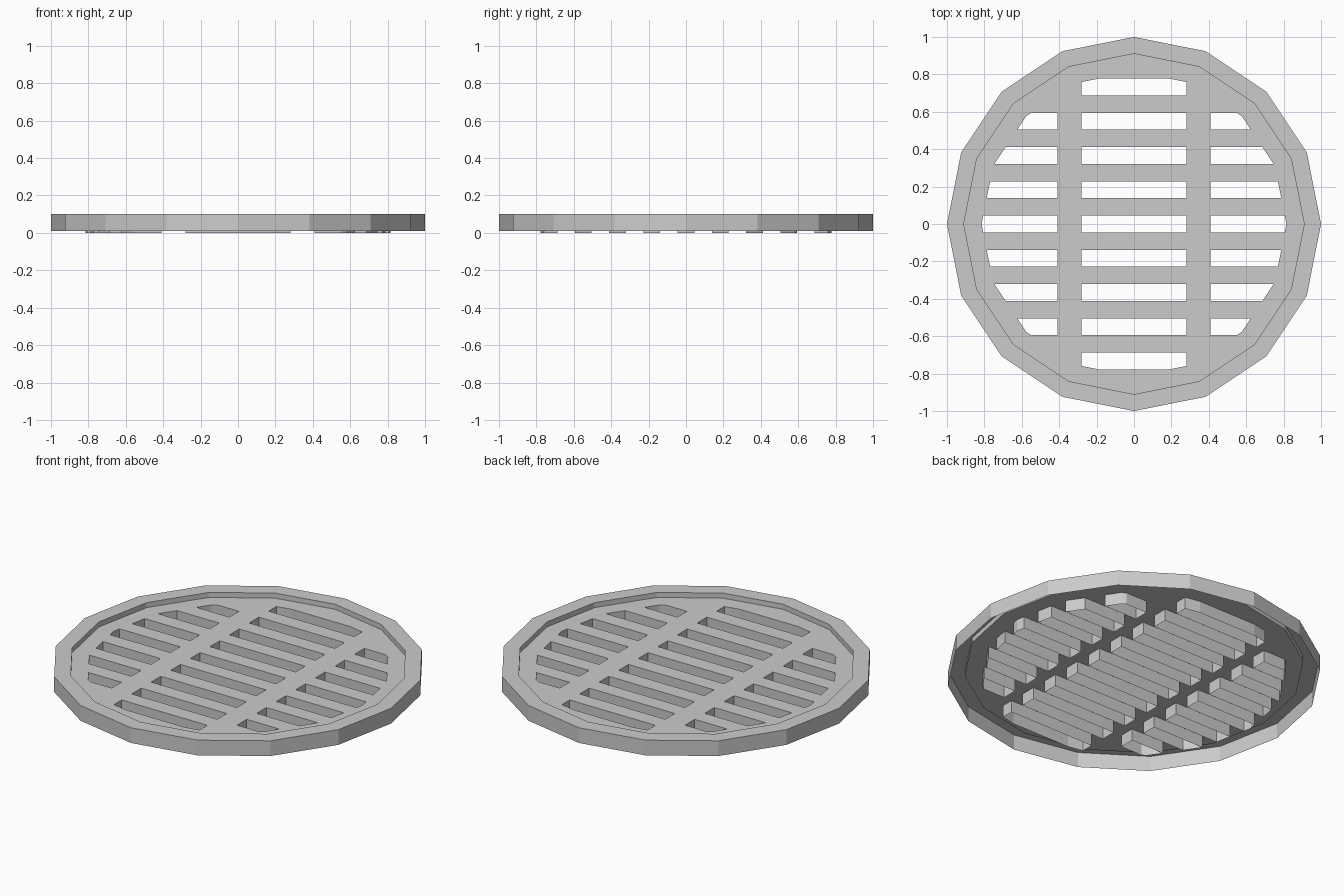
import bpy
import bmesh
from math import sin, cos, pi
from mathutils import Vector

cube = bpy.data.objects.get("Cube")
if cube:
    bpy.data.objects.remove(cube, do_unlink=True)

SIDES = 16
TOP, RECESS, SKIRT = 0.10, 0.07, 0.01
LIP, HOLE = 0.91, 0.815          # radius of the recess and of the slotted area
PITCH, HALF_SLOT = 0.183, 0.045  # slot spacing and half slot width
RIB_IN, RIB_OUT = 0.28, 0.41     # the two cross ribs

metal = bpy.data.materials.new("grey_metal")
metal.use_nodes = True
grey = (0.6, 0.6, 0.6, 1)
metal.diffuse_color = grey
metal.node_tree.nodes["Principled BSDF"].inputs["Base Color"].default_value = grey


def ring(bm, radius, z):
    return [bm.verts.new((radius * cos(2 * pi * i / SIDES),
                          radius * sin(2 * pi * i / SIDES), z))
            for i in range(SIDES)]


def bridge(bm, a, b):
    for i in range(SIDES):
        j = (i + 1) % SIDES
        bm.faces.new((a[i], a[j], b[j], b[i]))


def finish(bm, name):
    mesh = bpy.data.meshes.new(name)
    bm.to_mesh(mesh)
    bm.free()
    mesh.materials.append(metal)
    obj = bpy.data.objects.new(name, mesh)
    bpy.context.collection.objects.link(obj)


# Outer frame: skirt, flat rim and recess wall, open underneath
bm = bmesh.new()
loops = [ring(bm, r, z) for r, z in
         ((1, SKIRT), (1, TOP), (LIP, TOP), (LIP, RECESS))]
for a, b in zip(loops, loops[1:]):
    bridge(bm, a, b)
finish(bm, "outer_frame")

# Cover sheet: border plus an inner face marked for slotting
bm = bmesh.new()
border, inner = ring(bm, LIP, RECESS), ring(bm, HOLE, RECESS)
bridge(bm, border, inner)
bm.faces.new(inner).material_index = 1

# Cut the sheet along every slot edge
cuts = [((0, k * PITCH + s * HALF_SLOT, 0), (0, 1, 0))
        for k in range(-4, 5) for s in (-1, 1)]
cuts += [((s * x, 0, 0), (1, 0, 0)) for x in (RIB_IN, RIB_OUT) for s in (-1, 1)]
for point, normal in cuts:
    bmesh.ops.bisect_plane(bm, geom=bm.verts[:] + bm.edges[:] + bm.faces[:],
                           plane_co=point, plane_no=normal, dist=1e-5)


def is_slot(face):
    c = face.calc_center_median()
    row = round(c.y / PITCH)
    return (face.material_index == 1 and abs(row) <= 4
            and abs(c.y - row * PITCH) < HALF_SLOT
            and not RIB_IN < abs(c.x) < RIB_OUT
            and face.calc_area() > 0.001)


# Sink the slots to the ground and open their bottoms
slots = [f for f in bm.faces if is_slot(f)]
new = bmesh.ops.extrude_face_region(bm, geom=slots)["geom"]
bmesh.ops.translate(bm, vec=Vector((0, 0, -RECESS)),
                    verts=[v for v in new if isinstance(v, bmesh.types.BMVert)])
caps = [f for f in new if isinstance(f, bmesh.types.BMFace)]
old = [f for f in slots if f.is_valid]
bmesh.ops.delete(bm, geom=list(set(caps + old)), context='FACES')

# Merge the leftover flat cuts and face the sheet upward
for f in bm.faces:
    f.material_index = 0
bmesh.ops.recalc_face_normals(bm, faces=bm.faces[:])
if sum(f.normal.z * f.calc_area() for f in bm.faces) < 0:
    bmesh.ops.reverse_faces(bm, faces=bm.faces[:])
finish(bm, "slotted_cover")
